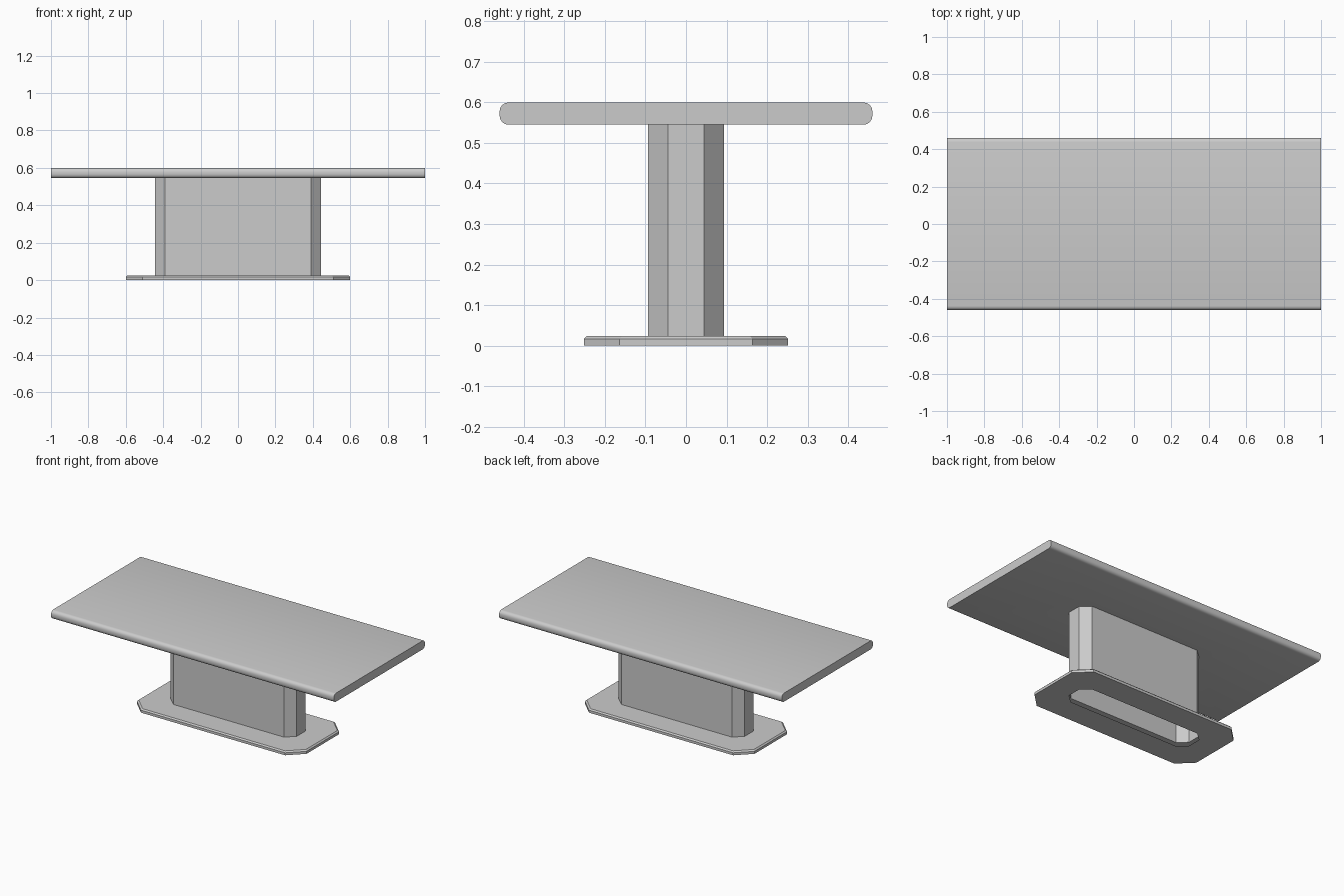
import bpy, bmesh, math

if "Cube" in bpy.data.objects:
    bpy.data.objects.remove(bpy.data.objects["Cube"])

TOP_Z, UNDER_Z = 0.60, 0.545


def octagon(hx, hy, cx, cy):
    """Rectangle outline with cut corners, counter-clockwise."""
    return [(hx, -hy + cy), (hx, hy - cy), (hx - cx, hy), (-hx + cx, hy),
            (-hx, hy - cy), (-hx, -hy + cy), (-hx + cx, -hy), (hx - cx, -hy)]


def ring(bm, outline, z):
    return [bm.verts.new((x, y, z)) for x, y in outline]


def loft(bm, rings):
    for a, b in zip(rings, rings[1:]):
        for i in range(len(a)):
            j = (i + 1) % len(a)
            bm.faces.new((a[i], a[j], b[j], b[i]))


def finish(bm, name, smooth=None):
    bmesh.ops.recalc_face_normals(bm, faces=bm.faces[:])
    mesh = bpy.data.meshes.new(name)
    bm.to_mesh(mesh)
    bm.free()
    obj = bpy.data.objects.new(name, mesh)
    bpy.context.collection.objects.link(obj)
    if smooth:
        bpy.ops.object.select_all(action='DESELECT')
        obj.select_set(True)
        bpy.context.view_layer.objects.active = obj
        bpy.ops.object.shade_smooth_by_angle(angle=math.radians(smooth))
    return obj


COLUMN = octagon(0.445, 0.094, 0.055, 0.05)

# Base plate: chamfered rim around an opening the size of the column
bm = bmesh.new()
hole_low = ring(bm, COLUMN, 0.0)
rim_low = ring(bm, octagon(0.6, 0.252, 0.09, 0.088), 0.0)
rim_mid = ring(bm, octagon(0.6, 0.252, 0.09, 0.088), 0.016)
rim_top = ring(bm, octagon(0.592, 0.244, 0.088, 0.086), 0.024)
hole_top = ring(bm, COLUMN, 0.024)
loft(bm, [hole_low, rim_low, rim_mid, rim_top, hole_top])
finish(bm, "base_plate")

# Hollow column, open at both ends
bm = bmesh.new()
low, high = ring(bm, COLUMN, 0.024), ring(bm, COLUMN, UNDER_Z)
loft(bm, [low, high])
column = finish(bm, "column")
if column.data.polygons[0].normal.x < 0:
    column.data.flip_normals()

# Tabletop: rounded cross-section swept along x, underside open to the column
bm = bmesh.new()
HY, R, STEPS = 0.46, 0.022, 4
profile = []
for corner, (sy, cz) in enumerate([(1, TOP_Z - R), (-1, TOP_Z - R),
                                   (-1, UNDER_Z + R), (1, UNDER_Z + R)]):
    for k in range(STEPS + 1):
        a = math.radians(90 * (corner + k / STEPS))
        profile.append((sy * (HY - R) + R * math.cos(a), cz + R * math.sin(a)))
left = [bm.verts.new((-1, y, z)) for y, z in profile]
right = [bm.verts.new((1, y, z)) for y, z in profile]
loft(bm, [left, right])
bm.faces.new(left)
bm.faces.new(right)
under = [f for f in bm.faces
         if all(abs(v.co.z - UNDER_Z) < 1e-5 for v in f.verts)]
edges = list(under[0].edges)
bmesh.ops.delete(bm, geom=under, context='FACES_ONLY')
hole = ring(bm, COLUMN, UNDER_Z)
edges += [bm.edges.new((hole[i], hole[(i + 1) % 8])) for i in range(8)]
bmesh.ops.triangle_fill(bm, edges=edges, use_beauty=True, normal=(0, 0, -1))
finish(bm, "tabletop", smooth=35)
